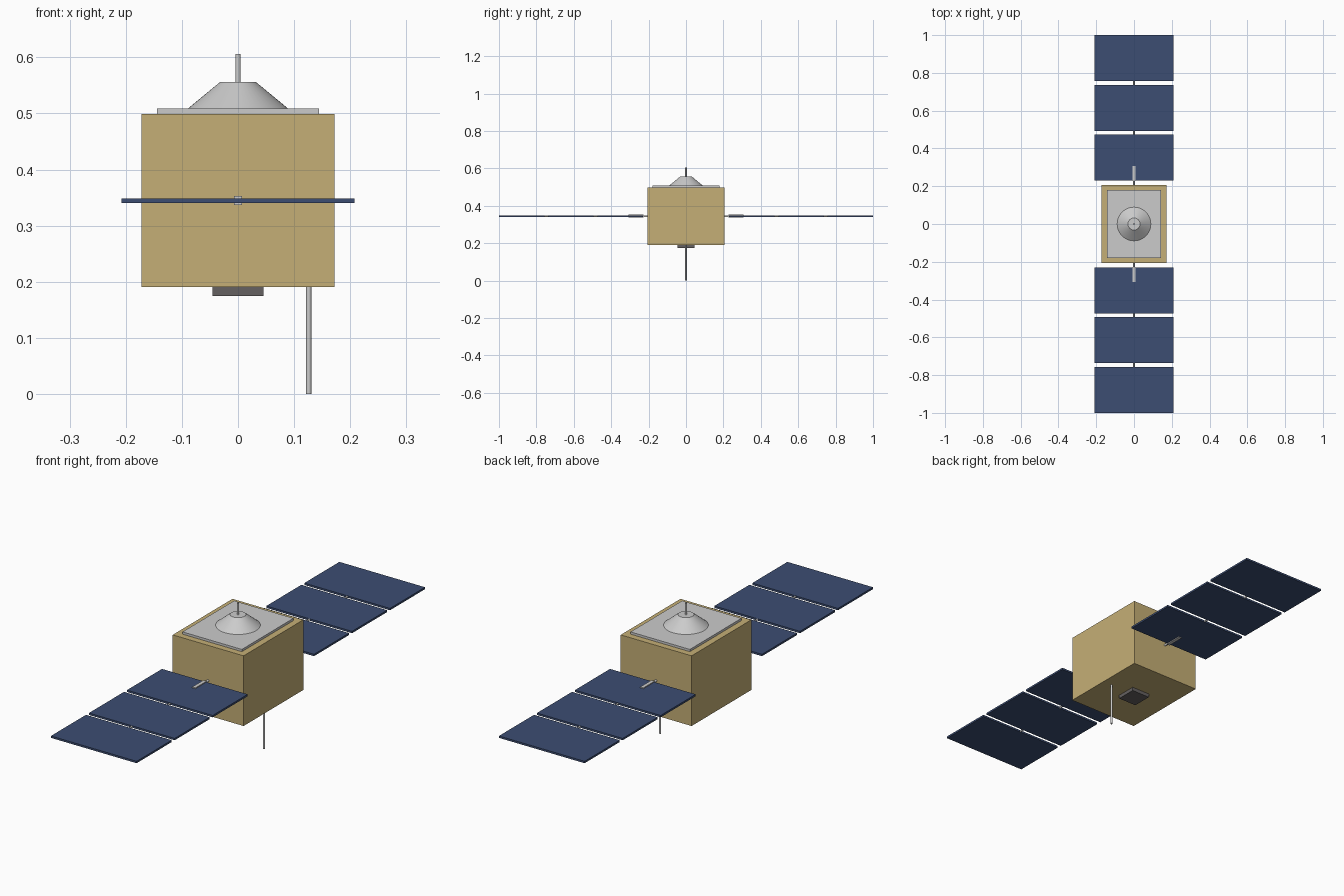
import bpy
from math import radians

if "Cube" in bpy.data.objects:
    bpy.data.objects.remove(bpy.data.objects["Cube"])


def material(name, rgb):
    m = bpy.data.materials.new(name)
    m.diffuse_color = (*rgb, 1)
    m.use_nodes = True
    m.node_tree.nodes["Principled BSDF"].inputs["Base Color"].default_value = m.diffuse_color
    return m


GOLD = material("gold_foil", (0.56, 0.43, 0.18))
BLUE = material("solar_blue", (0.045, 0.075, 0.17))
DARK = material("dark_grey", (0.13, 0.12, 0.12))


def box(name, lo, hi, mat=None):
    bpy.ops.mesh.primitive_cube_add(size=1, location=[(a + b) / 2 for a, b in zip(lo, hi)])
    o = bpy.context.object
    o.name = name
    o.scale = [b - a for a, b in zip(lo, hi)]
    bpy.ops.object.transform_apply(location=False, rotation=False, scale=True)
    if mat:
        o.data.materials.append(mat)
    return o


def tapered(name, r1, r2, x, z0, z1, sides=32):
    bpy.ops.mesh.primitive_cone_add(vertices=sides, radius1=r1, radius2=r2,
                                    depth=z1 - z0, location=(x, 0, (z0 + z1) / 2))
    o = bpy.context.object
    o.name = name
    bpy.ops.object.shade_smooth_by_angle(angle=radians(30))
    return o


def rod_y(name, r, y0, y1, z, sides=12):
    bpy.ops.mesh.primitive_cylinder_add(vertices=sides, radius=r, depth=abs(y1 - y0),
                                        location=(0, (y0 + y1) / 2, z),
                                        rotation=(radians(90), 0, 0))
    o = bpy.context.object
    o.name = name
    bpy.ops.object.shade_smooth_by_angle(angle=radians(35))
    return o


# Body, top plate and underside sensor
box("body", (-0.172, -0.207, 0.191), (0.172, 0.207, 0.499), GOLD)
box("top_plate", (-0.144, -0.179, 0.499), (0.144, 0.179, 0.509))
box("sensor_box", (-0.045, -0.045, 0.175), (0.045, 0.045, 0.191), DARK)

# Antenna cone, mast and lower whip
tapered("antenna_cone", 0.089, 0.032, 0, 0.509, 0.556, 48)
tapered("antenna_mast", 0.0047, 0.0047, 0, 0.55, 0.606, 16)
tapered("lower_whip", 0.0047, 0.0047, 0.126, 0, 0.195, 16)

# Solar wings on both sides: three panels, joined by small hinges
WIDTH, PITCH, START, Z = 0.243, 0.2635, 0.23, 0.3445
for side, s in (("front", -1), ("back", 1)):
    for i in range(3):
        a = START + i * PITCH
        y0, y1 = sorted((s * a, s * (a + WIDTH)))
        box(f"{side}_solar_panel_{i + 1}", (-0.208, y0, Z - 0.0042), (0.208, y1, Z + 0.0042), BLUE)
        if i:
            rod_y(f"{side}_hinge_{i}", 0.004, s * (a - PITCH + WIDTH - 0.003), s * (a + 0.003), Z)
    # Wing arm: thin root shaft and thicker clamp gripping the first panel
    rod_y(f"{side}_arm_shaft", 0.005, s * 0.2, s * 0.24, Z)
    y0, y1 = sorted((s * 0.228, s * 0.307))
    box(f"{side}_arm_clamp", (-0.0075, y0, Z - 0.008), (0.0075, y1, Z + 0.008))
